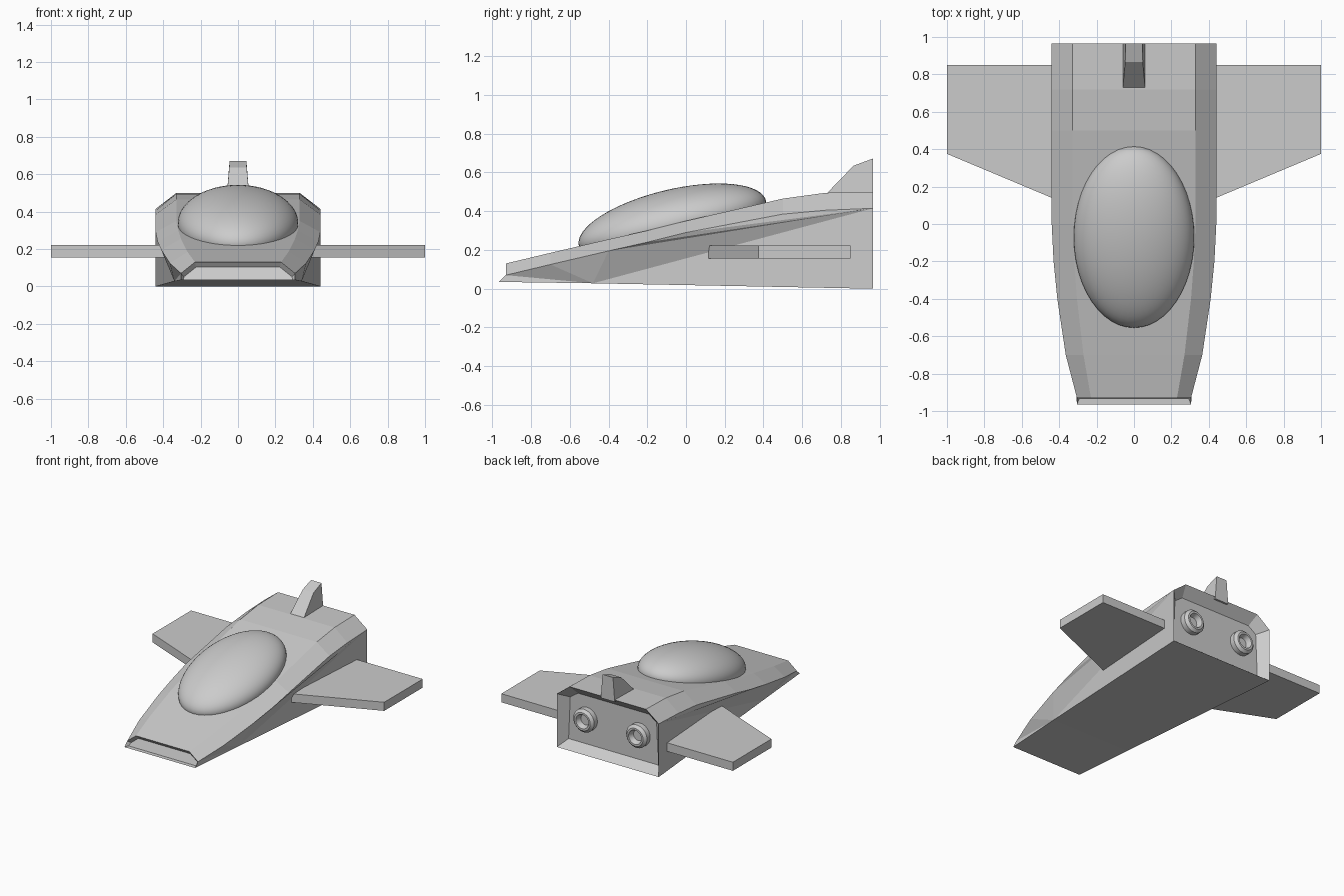
import bpy, bmesh, math
from mathutils import Matrix, Vector

cube = bpy.data.objects.get("Cube")
if cube:
    bpy.data.objects.remove(cube, do_unlink=True)

grey = bpy.data.materials.new("plain grey")
grey.use_nodes = True
grey.diffuse_color = (0.6, 0.6, 0.6, 1)
grey.node_tree.nodes["Principled BSDF"].inputs["Base Color"].default_value = (0.6, 0.6, 0.6, 1)


def finish(name, bm, smooth=None):
    bmesh.ops.recalc_face_normals(bm, faces=bm.faces)
    mesh = bpy.data.meshes.new(name)
    bm.to_mesh(mesh)
    bm.free()
    mesh.materials.append(grey)
    obj = bpy.data.objects.new(name, mesh)
    bpy.context.collection.objects.link(obj)
    if smooth:
        bpy.ops.object.select_all(action='DESELECT')
        obj.select_set(True)
        bpy.context.view_layer.objects.active = obj
        bpy.ops.object.shade_smooth_by_angle(angle=math.radians(smooth))
    return obj


def bridge(bm, a, b):
    """Skin two vertex rings and cap both ends."""
    n = len(a)
    for i in range(n):
        j = (i + 1) % n
        bm.faces.new((a[i], a[j], b[j], b[i]))
    bm.faces.new(a)
    bm.faces.new(b)


# Hull: roof edge, shoulder edge and keel edge on each side
# station: y, roof half width, roof z, shoulder half width, shoulder z
STATIONS = [
    (-0.93, 0.23, 0.13, 0.305, 0.07),
    (-0.70, 0.27, 0.185, 0.365, 0.125),
    (-0.40, 0.305, 0.255, 0.41, 0.195),
    (-0.20, 0.32, 0.30, 0.43, 0.24),
    (0.0, 0.33, 0.35, 0.44, 0.29),
    (0.50, 0.33, 0.465, 0.44, 0.385),
    (0.72, 0.33, 0.495, 0.44, 0.405),
    (0.965, 0.33, 0.50, 0.44, 0.415),
]
KEEL = [(0.305, -0.965, 0.035), (0.34, -0.48, 0.028), (0.44, 0.965, 0)]

bm = bmesh.new()
sides = []
for s in (-1, 1):
    roof = [bm.verts.new((s * rx, y, rz)) for y, rx, rz, sx, sz in STATIONS]
    shoulder = [bm.verts.new((s * sx, y, sz)) for y, rx, rz, sx, sz in STATIONS]
    keel = [bm.verts.new((s * x, y, z)) for x, y, z in KEEL]
    sides.append((roof, shoulder, keel))
    last = len(STATIONS) - 1
    for i in range(last):
        bm.faces.new((roof[i], roof[i + 1], shoulder[i + 1], shoulder[i]))
    # flank, fanned in triangles
    bm.faces.new((keel[0], shoulder[0], keel[1]))
    for i in range(2):
        bm.faces.new((keel[1], shoulder[i], shoulder[i + 1]))
    bm.faces.new((keel[1], shoulder[2], shoulder[last]))
    bm.faces.new((keel[1], shoulder[last], keel[2]))
    for i in range(2, last - 1):
        bm.faces.new((shoulder[last], shoulder[i], shoulder[i + 1]))
right, left = sides
for row in (0, 2):
    for i in range(len(right[row]) - 1):
        bm.faces.new((right[row][i], right[row][i + 1], left[row][i + 1], left[row][i]))
nose, stern = [bm.faces.new([right[r][e] for r in range(3)] + [left[r][e] for r in (2, 1, 0)])
               for e in (0, -1)]
bmesh.ops.recalc_face_normals(bm, faces=bm.faces)
# recessed nose panel and recessed stern panel
bmesh.ops.inset_individual(bm, faces=[nose], thickness=0.018, depth=-0.03)
bmesh.ops.inset_individual(bm, faces=[stern], thickness=0.075, depth=-0.07)
finish("hull", bm)

# Canopy: tilted ellipsoid resting in the roof
bm = bmesh.new()
bmesh.ops.create_uvsphere(bm, u_segments=48, v_segments=32, radius=1)
bm.transform(Matrix.Translation((0, -0.07, 0.338)) @ Matrix.Rotation(math.radians(13.5), 4, 'X')
             @ Matrix.Diagonal(Vector((0.322, 0.497, 0.174, 1))))
finish("canopy", bm, smooth=60)

# Wings
for side, s in (("left", 1), ("right", -1)):
    bm = bmesh.new()
    plan = [(0.38, 0.115), (1, 0.375), (1, 0.85), (0.38, 0.85)]
    bridge(bm, *[[bm.verts.new((s * x, y, z)) for x, y in plan] for z in (0.155, 0.222)])
    finish(side + "_wing", bm)

# Tail fin, narrowing towards its top
bm = bmesh.new()
profile = [(0.72, 0.485, 0.06), (0.865, 0.635, 0.047), (0.965, 0.672, 0.045), (0.965, 0.485, 0.06)]
bridge(bm, *[[bm.verts.new((s * w, y, z)) for y, z, w in profile] for s in (-1, 1)])
finish("tail_fin", bm)

# Engine nozzles: lathed rings with a hollow centre
for side, s in (("left", 1), ("right", -1)):
    bm = bmesh.new()
    ring_profile = [(0.09, 0.885), (0.09, 0.935), (0.07, 0.955), (0.055, 0.955), (0.04, 0.915), (0, 0.915)]
    pts = [bm.verts.new((r, y, 0)) for r, y in ring_profile]
    edges = [bm.edges.new(p) for p in zip(pts, pts[1:])]
    bmesh.ops.spin(bm, geom=pts + edges, cent=(0, 0, 0), axis=(0, 1, 0),
                   angle=math.tau, steps=24, use_merge=True)
    bmesh.ops.remove_doubles(bm, verts=bm.verts, dist=0.0005)
    bm.transform(Matrix.Translation((s * 0.228, 0, 0.25)))
    finish(side + "_engine_nozzle", bm, smooth=30)
